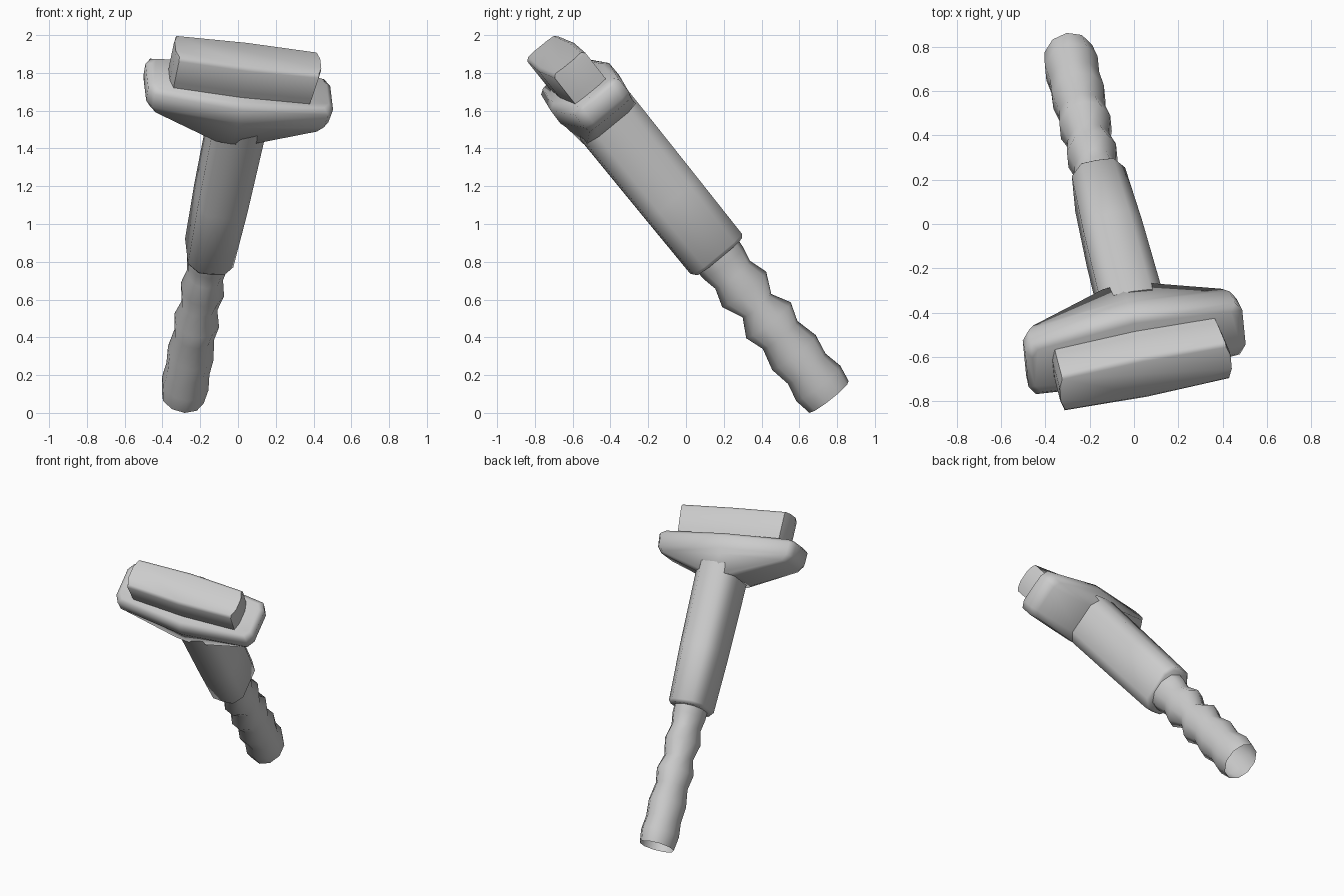
import bpy, bmesh, math
from mathutils import Vector

if "Cube" in bpy.data.objects:
    bpy.data.objects.remove(bpy.data.objects["Cube"], do_unlink=True)

grey = bpy.data.materials.new("light_grey")
grey.use_nodes = True
grey.diffuse_color = (0.6, 0.6, 0.6, 1)
grey.node_tree.nodes["Principled BSDF"].inputs["Base Color"].default_value = (0.6, 0.6, 0.6, 1)

WIDE = Vector((0.97, 0.19, -0.115)).normalized()   # long direction of the head


def loft(name, start, end, sections, angle, open_start=False):
    """Skin sections (distance, half width, half thickness, outline) along start-end."""
    axis = (end - start).normalized()
    u = (WIDE - axis * WIDE.dot(axis)).normalized()
    v = axis.cross(u)
    bm = bmesh.new()
    rings = [[bm.verts.new(start + axis * d + u * (p * w) + v * (q * t)) for p, q in outline]
             for d, w, t, outline in sections]
    n = len(rings[0])
    for a, b in zip(rings, rings[1:]):
        for i in range(n):
            j = (i + 1) % n
            bm.faces.new((a[i], a[j], b[j], b[i]))
    if not open_start:
        bm.faces.new(rings[0][::-1])
    bm.faces.new(rings[-1])
    bmesh.ops.recalc_face_normals(bm, faces=bm.faces)
    mesh = bpy.data.meshes.new(name)
    bm.to_mesh(mesh)
    bm.free()
    mesh.materials.append(grey)
    obj = bpy.data.objects.new(name, mesh)
    bpy.context.collection.objects.link(obj)
    bpy.ops.object.select_all(action='DESELECT')
    obj.select_set(True)
    bpy.context.view_layer.objects.active = obj
    bpy.ops.object.shade_smooth_by_angle(angle=math.radians(angle))


def mirrored(quarter):
    """Full outline from the points between +u and +v (last one lies on the v axis)."""
    half = quarter + [(-p, q) for p, q in quarter[-2::-1]]
    return half + [(-p, -q) for p, q in half]


ROUND = [(math.cos(math.tau * (k + 0.5) / 10), math.sin(math.tau * (k + 0.5) / 10)) for k in range(10)]
SHAFT = mirrored([(1, 0.6), (0.6, 0.97), (0, 1)])
HEAD = mirrored([(1, 0.5), (0.94, 0.75), (0, 1)])
BLOCK = mirrored([(1, 0.4), (0.96, 0.88), (0, 1)])

tail = Vector((-0.285, 0.725, 0.125))
collar = Vector((-0.155, 0.165, 0.835))
neck = Vector((0.0, -0.42, 1.56))
head = Vector((-0.002, -0.537, 1.695))
head_axis = Vector((0.209, -0.606, 0.764))

# Ribbed lower grip, a hollow tube open at the tail
ribs = [(-0.053, 0.115, 0.134), (0.04, 0.127, 0.15), (0.14, 0.118, 0.128), (0.25, 0.125, 0.148),
        (0.37, 0.108, 0.118), (0.47, 0.122, 0.152), (0.57, 0.098, 0.098), (0.68, 0.118, 0.15),
        (0.78, 0.098, 0.118), (0.86, 0.11, 0.135), (0.95, 0.11, 0.14)]
loft("ribbed_grip", tail, collar, [(d, w, t, ROUND) for d, w, t in ribs], 80, open_start=True)

# Main shaft with a small chamfer at its lower end
loft("shaft", collar, neck,
     [(-0.005, 0.108, 0.157, SHAFT), (0.015, 0.122, 0.173, SHAFT),
      (0.4, 0.135, 0.176, SHAFT), (0.98, 0.143, 0.18, SHAFT)], 70)

# Flared crosspiece with a rounded rim
loft("crosspiece", head, head + head_axis,
     [(-0.21, 0.14, 0.175, SHAFT), (-0.085, 0.465, 0.19, HEAD), (-0.045, 0.495, 0.202, HEAD),
      (0.04, 0.502, 0.2, HEAD), (0.065, 0.475, 0.165, HEAD)], 85)

# Solid block with softened long edges rising from the crosspiece
loft("head_block", head, head + head_axis,
     [(0.0, 0.38, 0.118, BLOCK), (0.10, 0.388, 0.12, BLOCK),
      (0.245, 0.395, 0.12, BLOCK), (0.262, 0.395, 0.1, BLOCK)], 55)
